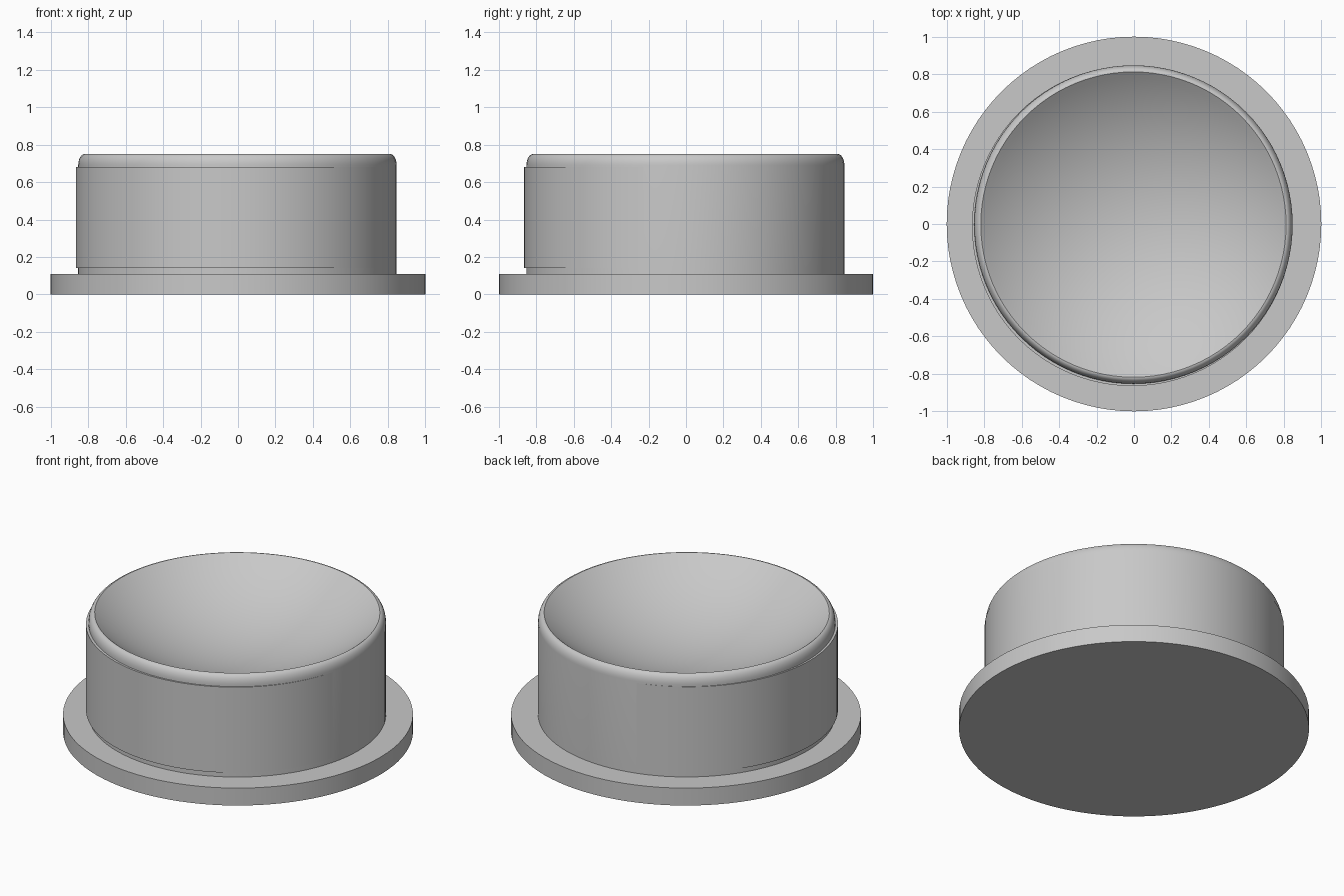
import bpy, bmesh, math

cube = bpy.data.objects.get("Cube")
if cube:
    bpy.data.objects.remove(cube, do_unlink=True)

grey = bpy.data.materials.new("light_grey")
grey.use_nodes = True
colour = (0.58, 0.58, 0.58, 1)
grey.diffuse_color = colour
grey.node_tree.nodes["Principled BSDF"].inputs["Base Color"].default_value = colour


def lathe(name, profile, centre=(0, 0), steps=96):
    """Spin an (r, z) profile, running bottom to top, about a vertical axis."""
    bm = bmesh.new()
    verts = [bm.verts.new((r, 0, z)) for r, z in profile]
    edges = [bm.edges.new(pair) for pair in zip(verts, verts[1:])]
    bmesh.ops.spin(bm, geom=verts + edges, axis=(0, 0, 1), cent=(0, 0, 0),
                   angle=math.tau, steps=steps, use_duplicate=False)
    bmesh.ops.remove_doubles(bm, verts=bm.verts, dist=0.0005)
    bmesh.ops.recalc_face_normals(bm, faces=bm.faces)
    mesh = bpy.data.meshes.new(name)
    bm.to_mesh(mesh)
    bm.free()
    mesh.materials.append(grey)
    obj = bpy.data.objects.new(name, mesh)
    bpy.context.collection.objects.link(obj)
    obj.location = (*centre, 0)
    bpy.ops.object.select_all(action="DESELECT")
    obj.select_set(True)
    bpy.context.view_layer.objects.active = obj
    bpy.ops.object.shade_smooth_by_angle(angle=math.radians(30))
    return obj


# Flat base flange
lathe("base_flange", [(0, 0), (1, 0), (1, 0.11), (0, 0.11)])

# Cap core: straight wall, rounded shoulder and spherical dish
body_r, rim_r, top, depth = 0.85, 0.815, 0.75, 0.28
profile = [(0, 0.1), (body_r, 0.1)]
for i in range(9):
    a = math.pi / 2 * i / 8
    profile.append((rim_r + (body_r - rim_r) * math.cos(a), 0.69 + 0.06 * math.sin(a)))
sphere_r = (rim_r ** 2 + depth ** 2) / (2 * depth)
half_angle = math.asin(rim_r / sphere_r)
for i in range(1, 25):
    a = half_angle * (1 - i / 24)
    profile.append((sphere_r * math.sin(a), top - depth + sphere_r * (1 - math.cos(a))))
lathe("dished_cap", profile, (-0.003, -0.003))

# Thin sleeve around the wall, sitting slightly off centre
lathe("wall_sleeve", [(0.83, 0.14), (0.855, 0.14), (0.855, 0.68), (0.83, 0.68)],
      (-0.01, -0.01))
